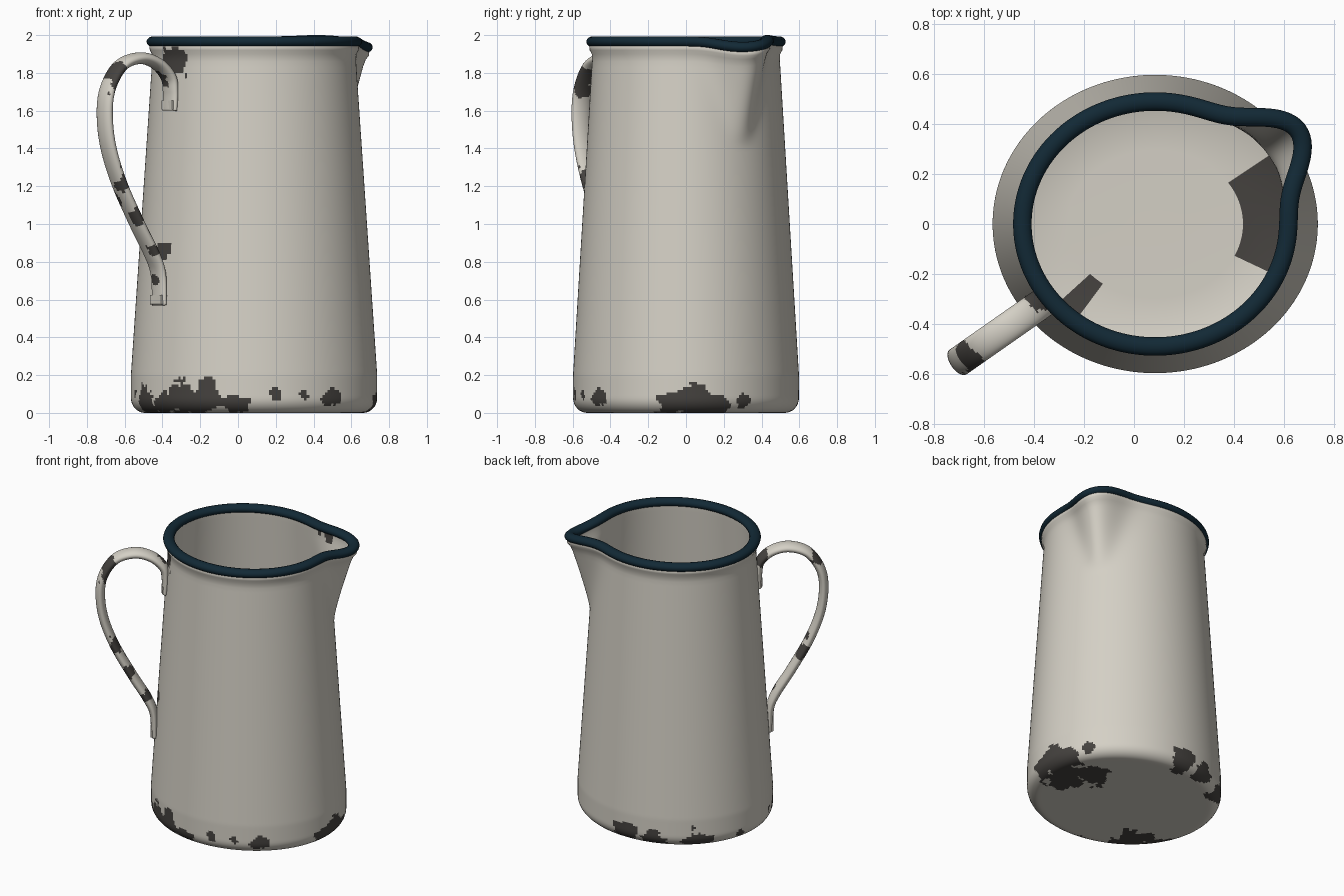
import bpy, bmesh, math
from mathutils import Vector, noise

cube = bpy.data.objects.get("Cube")
if cube:
    bpy.data.objects.remove(cube)

SEGS = 256
CENTRE_X = 0.085
SPOUT = 35
HANDLE = 215


def material(name, rgb):
    mat = bpy.data.materials.new(name)
    mat.use_nodes = True
    colour = (*rgb, 1)
    mat.diffuse_color = colour
    bsdf = mat.node_tree.nodes["Principled BSDF"]
    bsdf.inputs["Base Color"].default_value = colour
    bsdf.inputs["Roughness"].default_value = 0.5
    return mat


enamel = material("cream enamel", (0.66, 0.63, 0.56))
bare = material("bare dark metal", (0.06, 0.055, 0.05))
navy = material("navy enamel", (0.006, 0.022, 0.036))


def bump(angle, middle, width):
    """Bell curve over an angle in degrees."""
    d = (angle - middle + 180) % 360 - 180
    return math.exp(-(d / width) ** 2)


def is_chipped(p, chips):
    rough = 0.65 * noise.noise(p * 13) + 0.25 * noise.noise(p * 34)
    return any((p - c).length / size + rough < 1 for c, size in chips)


def loft(name, rings, mats, loop=False, chips=()):
    """Skin a list of closed rings, capped at the ends unless looped."""
    bm = bmesh.new()
    rows = [[bm.verts.new(p) for p in ring] for ring in rings]
    pairs = list(zip(rows, rows[1:]))
    if loop:
        pairs.append((rows[-1], rows[0]))
    else:
        bm.faces.new(rows[0])
        bm.faces.new(rows[-1])
    for a, b in pairs:
        n = len(a)
        for i in range(n):
            j = (i + 1) % n
            bm.faces.new((a[i], a[j], b[j], b[i]))
    bmesh.ops.recalc_face_normals(bm, faces=bm.faces)
    for f in bm.faces:
        f.smooth = True
        if chips and is_chipped(f.calc_center_median(), chips):
            f.material_index = 1
    mesh = bpy.data.meshes.new(name)
    bm.to_mesh(mesh)
    bm.free()
    for m in mats:
        mesh.materials.append(m)
    obj = bpy.data.objects.new(name, mesh)
    bpy.context.collection.objects.link(obj)
    return obj


def rim_lift(angle):
    return 0.008 * bump(angle, 52, 14) - 0.03 * bump(angle, 29, 13)


def wall(angle, z, inset=0.0):
    """Point on the tapered oval wall, with the pouring lip pulled out."""
    a = math.radians(angle)
    k = max(0, (z - 0.2) / 1.7)
    rx = 0.652 - 0.115 * k - inset
    ry = 0.598 - 0.103 * k - inset
    t = min(1, max(0, (z - 1.42) / 0.5))
    pull = 0.165 * t ** 1.15 * bump(angle, SPOUT, 6 + 10 * t)
    return Vector((CENTRE_X + (rx + pull) * math.cos(a),
                   (ry + pull) * math.sin(a),
                   z + t * rim_lift(angle)))


def ring(z, inset):
    return [wall(360 * i / SEGS, z, inset) for i in range(SEGS)]


# Jug body: base, rounded foot, outer wall, then back down the lining
profile = [(0, 0.58 - 0.505 * i / 26) for i in range(26)]
for i in range(9):
    a = math.radians(90 * i / 8)
    profile.append((0.08 * (1 - math.cos(a)), 0.075 * (1 - math.sin(a))))
profile += [(0.08 + 0.014 * i, 0) for i in range(1, 12)]
profile += [(0.24 + 0.03 * i, 0) for i in range(55)]
profile += [(1.9, -0.004), (1.92, -0.016), (1.94, -0.02), (1.96, -0.005), (1.96, 0.025)]
profile += [(1.94 - 0.03 * i, 0.026) for i in range(61)]
profile += [(0.08, 0.04), (0.04, 0.1), (0.035, 0.3), (0.035, 0.55)]

# Chips: angle, height, inset from the wall, size
chip_table = [
    (206, 0.05, 0, 0.1), (222, 0.02, 0, 0.09), (234, 0.06, 0, 0.09),
    (249, 0.09, 0, 0.08), (243, 0.02, 0, 0.08), (262, 0.03, 0, 0.07),
    (280, 0.1, 0, 0.03), (294, 0.1, 0, 0.035), (309, 0.09, 0, 0.055),
    (354, 0.03, 0, 0.09), (10, 0.03, 0, 0.11), (30, 0.07, 0, 0.05),
    (92, 0.05, 0, 0.09), (108, 0.03, 0, 0.09), (135, 0.02, 0, 0.1),
    (165, 0.05, 0, 0.03), (0, 0, 0.15, 0.16), (18, 0, 0.25, 0.13),
    (225, 0, 0.12, 0.12), (HANDLE + 3, 1.86, 0, 0.09),
    (HANDLE + 2, 0.86, 0, 0.05), (60, 1.93, 0.05, 0.04), (50, 1.93, 0.05, 0.04),
]
body_chips = [(wall(a, z, inset), size) for a, z, inset, size in chip_table]
loft("jug_body", [ring(z, d) for z, d in profile], [enamel, bare], chips=body_chips)

# Rolled rim following the mouth and the lip
mouth = [wall(360 * i / SEGS, 1.965) for i in range(SEGS)]
rim_rings = []
for i, p in enumerate(mouth):
    tangent = mouth[(i + 1) % SEGS] - mouth[i - 1]
    out = Vector((tangent.y, -tangent.x, 0)).normalized()
    rim_rings.append([p + out * 0.037 * math.cos(a) + Vector((0, 0, 0.029 * math.sin(a)))
                      for a in (math.tau * k / 14 for k in range(14))])
loft("rolled_rim", rim_rings, [navy], loop=True)

# Handle: distance from the jug axis and height along a bent strap
handle_path = [
    (0.545, 1.6), (0.54, 1.7), (0.555, 1.78), (0.63, 1.85), (0.74, 1.878),
    (0.86, 1.84), (0.94, 1.73), (0.965, 1.6), (0.945, 1.42), (0.873, 1.22),
    (0.755, 1.0), (0.66, 0.84), (0.618, 0.73), (0.612, 0.57),
]
heading = math.radians(HANDLE)
along = Vector((math.cos(heading), math.sin(heading), 0))
across = Vector((-along.y, along.x, 0))
axis = Vector((CENTRE_X, 0, 0))


def smooth_path(points, steps):
    pts = [Vector((s, z)) for s, z in points]
    pts = [2 * pts[0] - pts[1]] + pts + [2 * pts[-1] - pts[-2]]
    result = []
    for a, b, c, d in zip(pts, pts[1:], pts[2:], pts[3:]):
        for k in range(steps):
            t = k / steps
            result.append(0.5 * (2 * b + (c - a) * t + (2 * a - 5 * b + 4 * c - d) * t * t
                                 + (3 * b - a - 3 * c + d) * t ** 3))
    return result + [pts[-2]]


def place(s, z):
    return axis + along * s + Vector((0, 0, z))


path = smooth_path(handle_path, 14)
last = len(path) - 1
handle_rings = []
for i, p in enumerate(path):
    d = (path[min(i + 1, last)] - path[max(i - 1, 0)]).normalized()
    normal = along * -d.y + Vector((0, 0, d.x))
    thick = 0.022 + 0.009 * min(1, min(i, last - i) / 28)
    handle_rings.append([place(*p) + across * 0.06 * math.cos(a) + normal * thick * math.sin(a)
                         for a in (math.tau * k / 32 for k in range(32))])

handle_chips = [(place(s, z) + across * side, size) for s, z, side, size in (
    (0.9, 1.8, 0.02, 0.07), (0.92, 1.7, 0.03, 0.06), (0.56, 1.8, 0, 0.06),
    (0.86, 1.23, 0.03, 0.06), (0.82, 1.15, -0.04, 0.06), (0.77, 1.05, 0.05, 0.05),
    (0.67, 0.86, 0.04, 0.05), (0.64, 0.7, 0, 0.03))]
loft("handle", handle_rings, [enamel, bare], chips=handle_chips)

# Small welded tabs at both ends of the handle
for name, s, z in (("upper_tab", 0.54, 1.63), ("lower_tab", 0.612, 0.6)):
    bpy.ops.mesh.primitive_cube_add(size=1, location=place(s, z), rotation=(0, 0, heading))
    tab = bpy.context.object
    tab.name = name
    tab.scale = (0.05, 0.1, 0.05)
    tab.data.materials.append(enamel)
    soften = tab.modifiers.new("soft_edges", "BEVEL")
    soften.width = 0.012
    soften.segments = 3
    bpy.ops.object.shade_smooth_by_angle()
